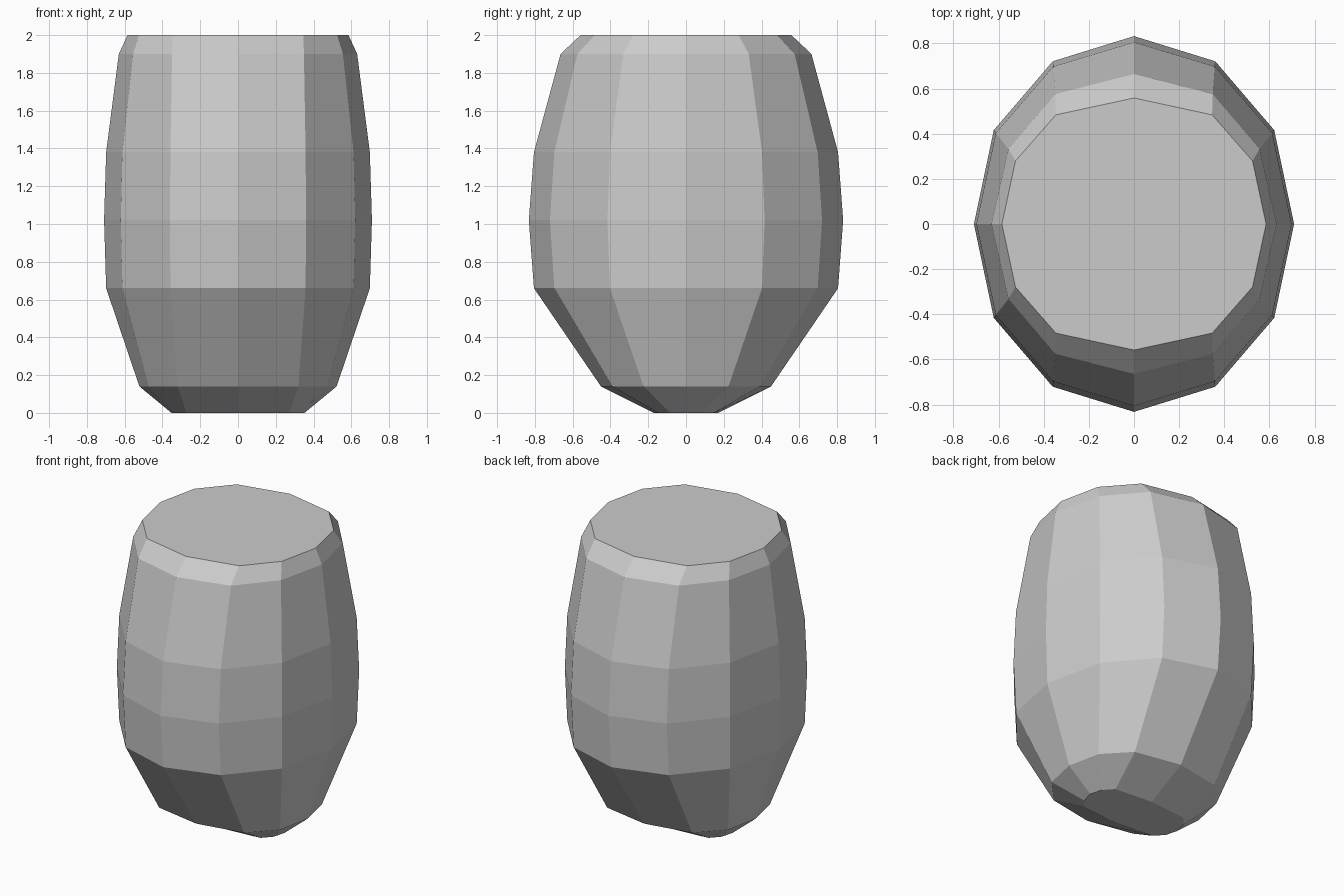
import bpy, bmesh, math

if "Cube" in bpy.data.objects:
    bpy.data.objects.remove(bpy.data.objects["Cube"])

# Rings of a 12-sided barrel: z, y radius, x of the 0 / 30 / 60 degree corners
RINGS = [
    (0.00, 0.17, 0.352, 0.33, 0.272),
    (0.14, 0.45, 0.522, 0.474, 0.32),
    (0.66, 0.805, 0.698, 0.612, 0.358),
    (1.02, 0.832, 0.709, 0.621, 0.36),
    (1.38, 0.805, 0.698, 0.612, 0.358),
    (1.90, 0.664, 0.631, 0.556, 0.349),
    (2.00, 0.558, 0.585, 0.525, 0.346),
]
SIDES = 12

grey = bpy.data.materials.new("plain grey")
grey.diffuse_color = (0.6, 0.6, 0.6, 1)
grey.use_nodes = True
grey.node_tree.nodes["Principled BSDF"].inputs["Base Color"].default_value = grey.diffuse_color


def corner(ring, i):
    """Corner i of a ring, mirrored into all four quadrants."""
    z, ry, x0, x30, x60 = ring
    k = i % 6
    x = (x0, x30, x60, 0, -x60, -x30)[k] * (1 if i < 6 else -1)
    return (x, ry * math.sin(i * 2 * math.pi / SIDES), z)


# Barrel body: bridged rings with flat end caps
bm = bmesh.new()
loops = [[bm.verts.new(corner(r, i)) for i in range(SIDES)] for r in RINGS]
for a, b in zip(loops, loops[1:]):
    for i in range(SIDES):
        j = (i + 1) % SIDES
        bm.faces.new((a[i], a[j], b[j], b[i]))
bm.faces.new(loops[-1])
bm.faces.new(loops[0][::-1])
mesh = bpy.data.meshes.new("barrel_body")
bm.to_mesh(mesh)
bm.free()
mesh.materials.append(grey)
body = bpy.data.objects.new("barrel_body", mesh)
bpy.context.collection.objects.link(body)
